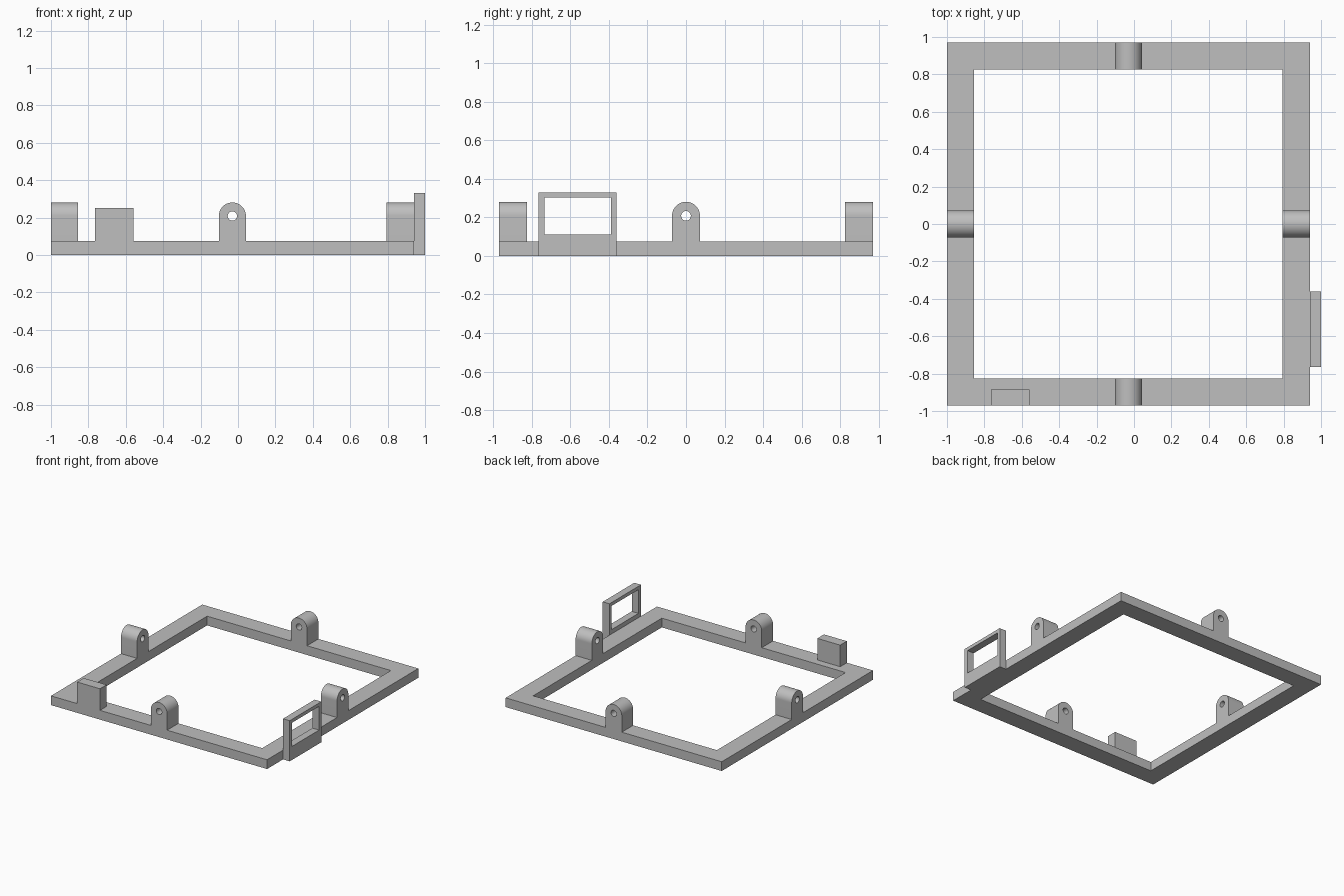
import bpy, bmesh, math

cube = bpy.data.objects.get("Cube")
if cube:
    bpy.data.objects.remove(cube, do_unlink=True)

grey = bpy.data.materials.new("plain grey")
grey.use_nodes = True
COLOUR = (0.52, 0.52, 0.52, 1)
grey.diffuse_color = COLOUR
grey.node_tree.nodes["Principled BSDF"].inputs["Base Color"].default_value = COLOUR

# Place a profile point (u, v) at distance w along the extrusion axis
PLACE = {
    "x": lambda u, v, w: (w, u, v),
    "y": lambda u, v, w: (u, w, v),
    "z": lambda u, v, w: (u, v, w),
}


def rect(u0, u1, v0, v1):
    return [(u0, v0), (u1, v0), (u1, v1), (u0, v1)]


def arc(u, v, radius, start, end, steps):
    angles = [start + (end - start) * i / steps for i in range(steps + 1)]
    return [(u + radius * math.cos(a), v + radius * math.sin(a)) for a in angles]


def extrude_profile(name, axis, w0, w1, loops):
    """Solid from an outer loop and optional hole loops."""
    bm = bmesh.new()
    edges = []
    for loop in loops:
        verts = [bm.verts.new(PLACE[axis](u, v, w0)) for u, v in loop]
        edges += [bm.edges.new((a, b)) for a, b in zip(verts, verts[1:] + verts[:1])]
    bmesh.ops.triangle_fill(bm, edges=edges, use_beauty=True)
    extruded = bmesh.ops.extrude_face_region(bm, geom=bm.faces[:], use_keep_orig=True)
    moved = [g for g in extruded["geom"] if isinstance(g, bmesh.types.BMVert)]
    bmesh.ops.translate(bm, verts=moved, vec=PLACE[axis](0, 0, w1 - w0))
    bmesh.ops.recalc_face_normals(bm, faces=bm.faces[:])
    mesh = bpy.data.meshes.new(name)
    bm.to_mesh(mesh)
    bm.free()
    mesh.materials.append(grey)
    obj = bpy.data.objects.new(name, mesh)
    bpy.context.collection.objects.link(obj)
    bpy.ops.object.select_all(action="DESELECT")
    obj.select_set(True)
    bpy.context.view_layer.objects.active = obj
    bpy.ops.object.shade_smooth_by_angle(angle=math.radians(30))
    return obj


# Main rectangular frame
LEFT, RIGHT, HALF_Y, BAR, BASE = -1.0, 0.94, 0.97, 0.145, 0.075
extrude_profile("base_frame", "z", 0, BASE, [
    rect(LEFT, RIGHT, -HALF_Y, HALF_Y),
    rect(LEFT + BAR, RIGHT - BAR, -HALF_Y + BAR, HALF_Y - BAR)])

# Round-topped lugs with a pin hole, centred on each bar
LUG_R, PIN_Z, PIN_R = 0.0725, 0.208, 0.025


def lug(name, axis, centre, start):
    outline = [(centre - LUG_R, BASE), (centre + LUG_R, BASE)]
    outline += arc(centre, PIN_Z, LUG_R, 0, math.pi, 32)
    hole = arc(centre, PIN_Z, PIN_R, 0, math.tau, 32)[:-1]
    extrude_profile(name, axis, start, start + BAR, [outline, hole])


mid_x = (LEFT + RIGHT) / 2
lug("front_lug", "y", mid_x, -HALF_Y)
lug("back_lug", "y", mid_x, HALF_Y - BAR)
lug("right_lug", "x", 0, LEFT)
lug("left_lug", "x", 0, RIGHT - BAR)

# Solid block on the front bar
extrude_profile("front_block", "y", -HALF_Y, -0.885, [rect(-0.765, -0.56, BASE, 0.25)])

# Upright window bracket on the outer side
extrude_profile("window_bracket", "x", RIGHT, 1.0, [
    rect(-0.765, -0.36, 0, 0.33),
    rect(-0.733, -0.388, 0.11, 0.302)])
